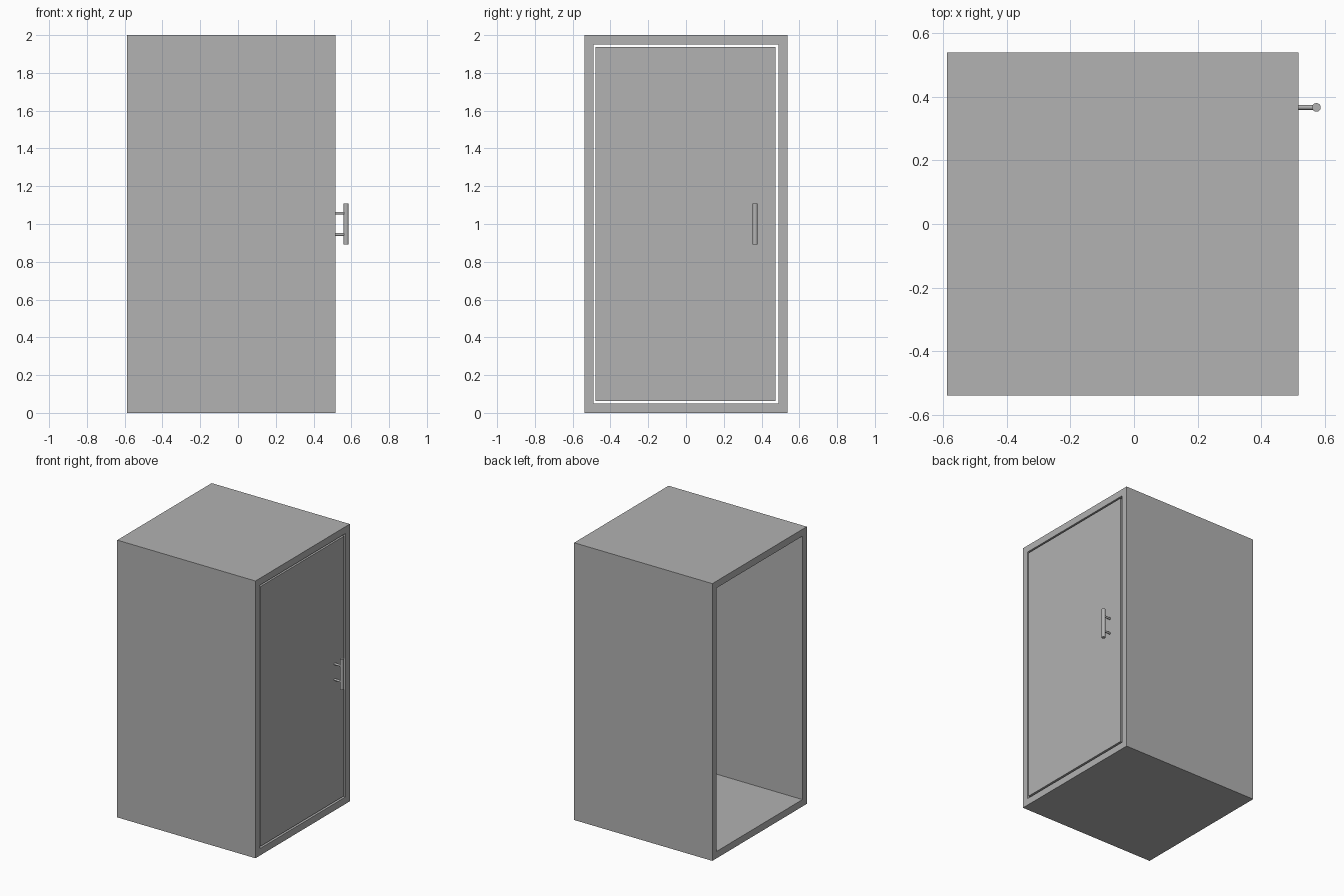
import bpy
import bmesh
import math
from mathutils import Matrix, Vector

cube = bpy.data.objects.get("Cube")
if cube:
    bpy.data.objects.remove(cube, do_unlink=True)

# Single grey finish
GREY = (0.445, 0.445, 0.445, 1.0)
grey = bpy.data.materials.new("plain_grey")
grey.diffuse_color = GREY
grey.use_nodes = True
grey.node_tree.nodes["Principled BSDF"].inputs["Base Color"].default_value = GREY


def add_object(name, bm):
    bmesh.ops.recalc_face_normals(bm, faces=bm.faces[:])
    mesh = bpy.data.meshes.new(name)
    bm.to_mesh(mesh)
    bm.free()
    mesh.materials.append(grey)
    obj = bpy.data.objects.new(name, mesh)
    bpy.context.collection.objects.link(obj)
    return obj


def rectangle(bm, x, half_y, low, high):
    corners = [(-half_y, low), (half_y, low), (half_y, high), (-half_y, high)]
    return [bm.verts.new((x, y, z)) for y, z in corners]


def box(name, low, high):
    low, high = Vector(low), Vector(high)
    bm = bmesh.new()
    placing = Matrix.Translation((low + high) / 2) @ Matrix.Diagonal((*(high - low), 1))
    bmesh.ops.create_cube(bm, size=1, matrix=placing)
    return add_object(name, bm)


def rod(name, start, end, radius):
    start, end = Vector(start), Vector(end)
    axis = end - start
    turn = Vector((0, 0, 1)).rotation_difference(axis).to_matrix().to_4x4()
    bm = bmesh.new()
    bmesh.ops.create_cone(bm, cap_ends=True, segments=32, radius1=radius, radius2=radius,
                          depth=axis.length, matrix=Matrix.Translation((start + end) / 2) @ turn)
    obj = add_object(name, bm)
    bpy.ops.object.select_all(action="DESELECT")
    obj.select_set(True)
    bpy.context.view_layer.objects.active = obj
    bpy.ops.object.shade_smooth_by_angle(angle=math.radians(40))
    return obj


BACK, FACE = -0.587, 0.516

# Cabinet: a rectangular tube, open at the end opposite the door
bm = bmesh.new()
outer = [rectangle(bm, x, 0.538, 0, 2) for x in (BACK, FACE)]
inner = [rectangle(bm, x, 0.489, 0.05, 1.95) for x in (BACK, FACE)]
for first, second in [outer, inner, (outer[0], inner[0]), (outer[1], inner[1])]:
    for i in range(4):
        j = (i + 1) % 4
        bm.faces.new((first[i], first[j], second[j], second[i]))
add_object("cabinet_shell", bm)

# Door, flush with the frame and separated from it by a narrow gap
box("door", (FACE - 0.05, -0.479, 0.064), (FACE, 0.473, 1.938))

# Upright handle on two posts
HANDLE_X, HANDLE_Y = 0.5725, 0.366
rod("handle_bar", (HANDLE_X, HANDLE_Y, 0.891), (HANDLE_X, HANDLE_Y, 1.109), 0.0135)
for name, z in (("lower_handle_post", 0.944), ("upper_handle_post", 1.057)):
    rod(name, (FACE - 0.005, HANDLE_Y, z), (HANDLE_X, HANDLE_Y, z), 0.0075)
